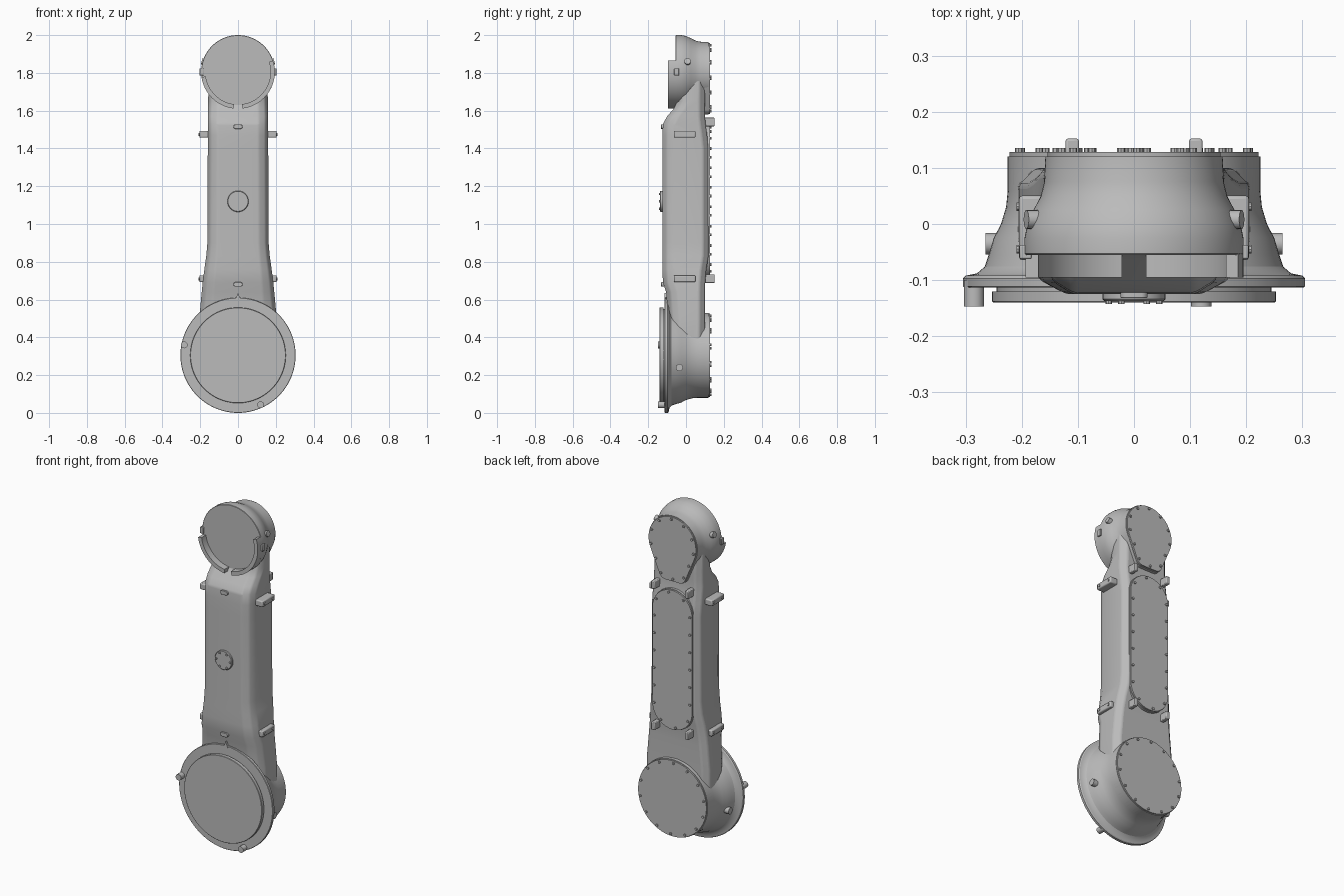
import bpy, bmesh, math
from mathutils import Vector, Matrix

cube = bpy.data.objects.get("Cube")
if cube:
    bpy.data.objects.remove(cube, do_unlink=True)

grey = bpy.data.materials.new("light_grey_metal")
grey.use_nodes = True
grey.diffuse_color = (0.5, 0.5, 0.5, 1)
grey.node_tree.nodes["Principled BSDF"].inputs["Base Color"].default_value = (0.5, 0.5, 0.5, 1)

LOW, HIGH = 0.305, 1.805   # joint centre heights


def finish(name, bm, bevel=0.0, segments=2, angle=30):
    bmesh.ops.recalc_face_normals(bm, faces=bm.faces)
    mesh = bpy.data.meshes.new(name)
    bm.to_mesh(mesh)
    bm.free()
    obj = bpy.data.objects.new(name, mesh)
    bpy.context.collection.objects.link(obj)
    mesh.materials.append(grey)
    bpy.ops.object.select_all(action='DESELECT')
    obj.select_set(True)
    bpy.context.view_layer.objects.active = obj
    bpy.ops.object.shade_smooth_by_angle(angle=math.radians(angle))
    if bevel:
        mod = obj.modifiers.new("Bevel", 'BEVEL')
        mod.width, mod.segments, mod.limit_method = bevel, segments, 'ANGLE'
        mod.angle_limit = math.radians(25)
    return obj


def loft(bm, rings):
    rows = [[bm.verts.new(p) for p in ring] for ring in rings]
    n = len(rows[0])
    for a, b in zip(rows, rows[1:]):
        for i in range(n):
            bm.faces.new((a[i], a[(i + 1) % n], b[(i + 1) % n], b[i]))
    bm.faces.new(rows[0])
    bm.faces.new(rows[-1])


def turned(name, profile, x, z, sides=64):
    """Solid of revolution about the y direction; profile holds (radius, y)."""
    bm = bmesh.new()
    turns = [2 * math.pi * i / sides for i in range(sides)]
    loft(bm, [[(x + r * math.cos(t), y, z + r * math.sin(t)) for t in turns] for r, y in profile])
    return finish(name, bm)


def prism(name, outline, y0, y1, bevel=0.0):
    bm = bmesh.new()
    loft(bm, [[(x, y, z) for x, z in outline] for y in (y0, y1)])
    return finish(name, bm, bevel)


def hull(circles, inset=0.0, steps=72):
    """Outline wrapped around circles given as (x, z, radius)."""
    points = []
    for i in range(steps):
        t = 2 * math.pi * (i + 0.5) / steps
        d = Vector((math.cos(t), math.sin(t)))
        x, z, r = max(circles, key=lambda c: c[0] * d.x + c[1] * d.y + c[2])
        points.append(Vector((x, z)) + d * (r - inset))
    return points


def add_pin(bm, start, end, radius, sides=16):
    start, end = Vector(start), Vector(end)
    axis = end - start
    place = Matrix.Translation((start + end) / 2) @ axis.to_track_quat('Z', 'Y').to_matrix().to_4x4()
    bmesh.ops.create_cone(bm, cap_ends=True, segments=sides, radius1=radius, radius2=radius,
                          depth=axis.length, matrix=place)


def pins(name, ends, radius, sides=16):
    bm = bmesh.new()
    for start, end in ends:
        add_pin(bm, start, end, radius, sides)
    return finish(name, bm)


def block(name, centre, size, bevel=0.004):
    bm = bmesh.new()
    bmesh.ops.create_cube(bm, size=1)
    bmesh.ops.scale(bm, vec=size, verts=bm.verts)
    bmesh.ops.translate(bm, vec=centre, verts=bm.verts)
    return finish(name, bm, bevel)


def along(points, count):
    """Evenly spaced positions along a closed outline."""
    pairs = list(zip(points, points[1:] + points[:1]))
    total = sum((b - a).length for a, b in pairs)
    spots, travelled, k = [], 0.0, 0
    for a, b in pairs:
        length = (b - a).length
        while k < count and (k + 0.5) * total / count <= travelled + length:
            spots.append(a.lerp(b, ((k + 0.5) * total / count - travelled) / length))
            k += 1
        travelled += length
    return spots


# Arm body: chamfered sections given as height, half width, front y, back y
sections = [(0.25, 0.21, -0.09, 0.1), (0.5, 0.205, -0.095, 0.1), (0.64, 0.192, -0.105, 0.1),
            (0.69, 0.187, -0.122, 0.102), (0.76, 0.178, -0.125, 0.108), (0.83, 0.168, -0.125, 0.119),
            (0.9, 0.162, -0.125, 0.12), (1.4, 0.16, -0.125, 0.12), (1.47, 0.16, -0.125, 0.112),
            (1.53, 0.16, -0.122, 0.104), (1.57, 0.16, -0.1, 0.1), (1.61, 0.158, -0.065, 0.1),
            (1.65, 0.158, -0.045, 0.1), (1.8, 0.155, -0.03, 0.1)]
bm = bmesh.new()
rings = []
for z, w, f, b in sections:
    half = [(w * 0.68, f), (w * 0.9, f + 0.022), (w, f + 0.06), (w, b - 0.03), (w - 0.03, b)]
    rings.append([(x, y, z) for x, y in half] + [(-x, y, z) for x, y in reversed(half)])
loft(bm, rings)
finish("arm_body", bm, 0.008, 3, 40)

# Lower joint
turned("lower_joint_housing", [(0.303, -0.113), (0.305, -0.111), (0.305, -0.097), (0.3, -0.092),
       (0.28, -0.088), (0.266, -0.076), (0.259, -0.055), (0.25, -0.025), (0.237, 0.0),
       (0.228, 0.03), (0.225, 0.06), (0.225, 0.12)], 0, LOW, 96)
turned("lower_joint_neck", [(0.245, -0.11), (0.245, -0.125)], 0, LOW)
turned("lower_joint_disc", [(0.253, -0.12), (0.253, -0.138), (0.251, -0.14)], 0, LOW, 96)
pins("flange_pegs", [((x, -0.1, z), (x, -0.147, z)) for x, z in ((-0.285, 0.36), (0.12, 0.043))], 0.018)
pins("lower_side_pegs", [((s * 0.2, -0.035, 0.24), (s * 0.265, -0.035, 0.24)) for s in (-1, 1)], 0.019)
prism("flange_pointer", [(-0.014, 0.6), (0.014, 0.6), (0, 0.635)], -0.115, -0.095)

# Upper joint
turned("upper_joint_housing", [(0.193, -0.055), (0.195, -0.053), (0.195, -0.025), (0.19, 0.0),
       (0.179, 0.025), (0.166, 0.05), (0.16, 0.075), (0.158, 0.12)], 0, HIGH, 96)
for name, start, stop in (("left_arc_rim", -83, 18), ("right_arc_rim", 188, 263)):
    turns = [math.radians(start + (stop - start) * i / 24) for i in range(25)]
    outline = [(r * math.cos(t), HIGH + r * math.sin(t))
               for r, row in ((0.195, turns), (0.172, turns[::-1])) for t in row]
    prism(name, outline, -0.095, -0.05)
for side, s in (("left", 1), ("right", -1)):
    block(side + "_upper_stop", (s * 0.193, -0.05, HIGH), (0.022, 0.025, 0.038), 0.003)
    pins(side + "_upper_peg", [((s * 0.15, 0.008, 1.85), (s * 0.192, 0.008, 1.862))], 0.017)

# Rear covers on raised pads, with bolts around the edge
covers = {"lower": ([(0, LOW, 0.225)], 14),
          "middle": ([(0, 0.84, 0.132), (0, 1.4, 0.132)], 18),
          "upper": ([(0, HIGH, 0.157), (-0.045, 1.625, 0.045), (0.045, 1.625, 0.045)], 12)}
for name, (circles, count) in covers.items():
    prism(name + "_cover_pad", hull(circles), 0.07, 0.119)
    prism(name + "_cover", hull(circles, 0.003), 0.119, 0.128)
    spots = along(hull(circles, 0.016), count)
    pins(name + "_cover_bolts", [((p.x, 0.12, p.y), (p.x, 0.135, p.y)) for p in spots], 0.007, 8)

# Lugs on the sides and rear
for place, z in (("lower", 0.71), ("upper", 1.475)):
    for side, s in (("left", 1), ("right", -1)):
        block(f"{side}_{place}_side_lug", (s * 0.18, -0.007, z), (0.05, 0.115, 0.036), 0.006)
        pins(f"{side}_{place}_lug_bolts", [((s * 0.2, y, z), (s * 0.209, y, z)) for y in (-0.045, 0.031)],
             0.008, 10)
        block(f"{side}_{place}_rear_lug", (s * 0.11, 0.12, z if z < 1 else 1.54), (0.024, 0.064, 0.045))

# Front port and small nubs
turned("front_port", [(0.056, -0.12), (0.056, -0.134), (0.053, -0.137)], 0, 1.12, 40)
pins("front_port_bolts", [((0.045 * math.cos(t), -0.13, 1.12 + 0.045 * math.sin(t)),
                           (0.045 * math.cos(t), -0.143, 1.12 + 0.045 * math.sin(t)))
                          for t in (i * math.pi / 3 for i in range(6))], 0.006, 8)
for name, z in (("lower_front_nub", 0.68), ("upper_front_nub", 1.515)):
    prism(name, hull([(-0.012, z, 0.012), (0.012, z, 0.012)], 0, 24), -0.132, -0.1, 0.002)
